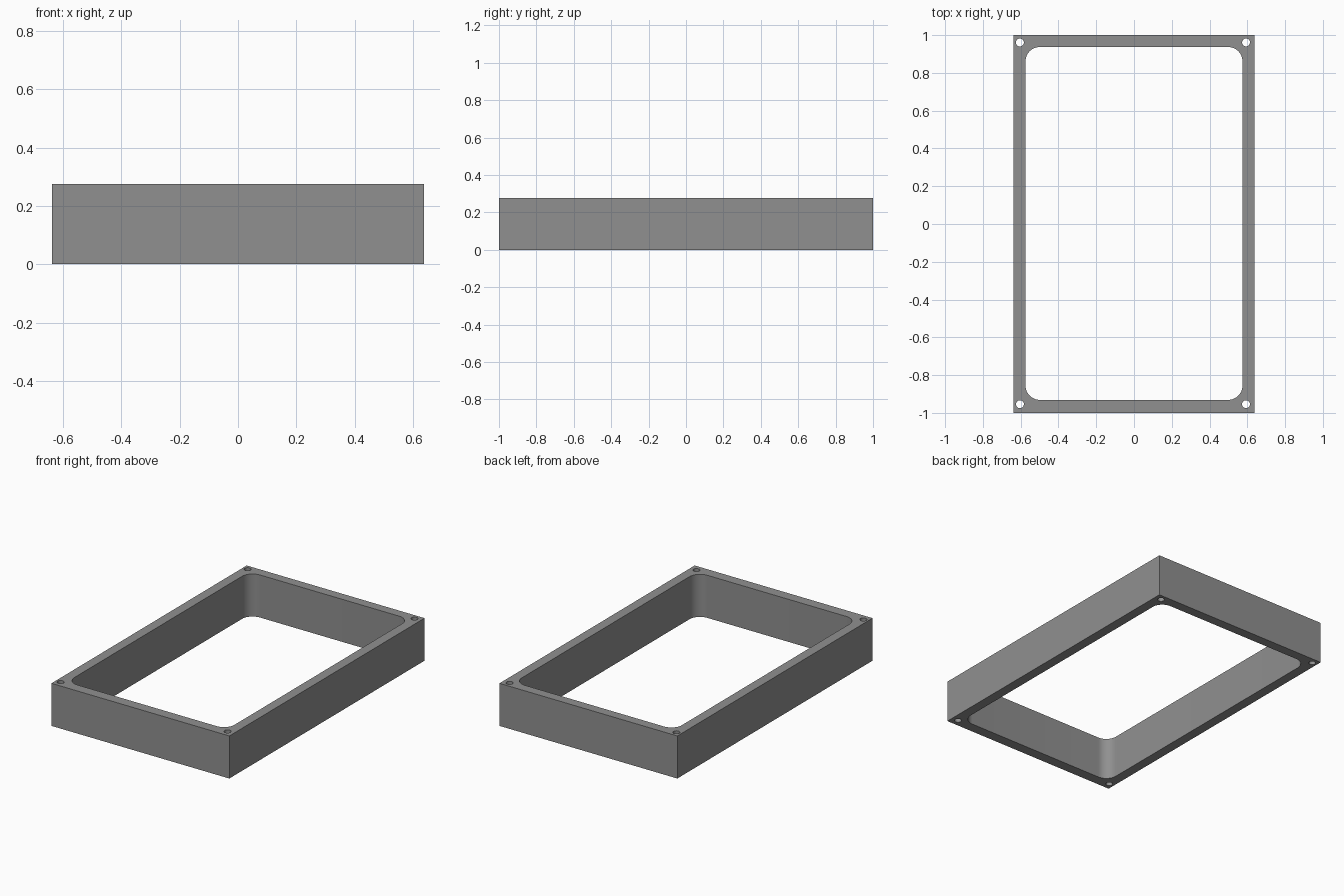
import bpy, bmesh, math

if "Cube" in bpy.data.objects:
    bpy.data.objects.remove(bpy.data.objects["Cube"])

HALF_X, HALF_Y, HEIGHT = 0.638, 1.0, 0.276
HOLE_R = 0.021


def arc(cx, cy, r, start, sweep, steps):
    return [(cx + r * math.cos(start + sweep * i / steps),
             cy + r * math.sin(start + sweep * i / steps)) for i in range(steps + 1)]


def rounded_rect(cx, cy, hx, hy, r, steps=12):
    pts = []
    for k, (sx, sy) in enumerate([(1, 1), (-1, 1), (-1, -1), (1, -1)]):
        pts += arc(cx + sx * (hx - r), cy + sy * (hy - r), r, k * math.pi / 2, math.pi / 2, steps)
    return pts


# Outline, rounded opening and four screw holes
loops = [[(-HALF_X, -HALF_Y), (HALF_X, -HALF_Y), (HALF_X, HALF_Y), (-HALF_X, HALF_Y)],
         rounded_rect(0, 0.003, 0.574, 0.934, 0.075)]
for x in (-0.604, 0.593):
    for y in (-0.954, 0.961):
        loops.append(arc(x, y, HOLE_R, 0, 2 * math.pi, 24)[:-1])

# Extruded filled profile
curve = bpy.data.curves.new("frame_profile", 'CURVE')
curve.dimensions = '2D'
curve.fill_mode = 'BOTH'
curve.extrude = HEIGHT / 2
for pts in loops:
    spline = curve.splines.new('POLY')
    spline.points.add(len(pts) - 1)
    for p, (x, y) in zip(spline.points, pts):
        p.co = (x, y, 0, 1)
    spline.use_cyclic_u = True
frame = bpy.data.objects.new("frame", curve)
bpy.context.collection.objects.link(frame)
bpy.context.view_layer.objects.active = frame
frame.select_set(True)
bpy.ops.object.convert(target='MESH')
frame = bpy.context.object

# Weld caps to walls and stand the frame on the floor
bm = bmesh.new()
bm.from_mesh(frame.data)
bmesh.ops.remove_doubles(bm, verts=bm.verts, dist=1e-5)
bmesh.ops.translate(bm, verts=bm.verts, vec=(0, 0, HEIGHT / 2))
bmesh.ops.recalc_face_normals(bm, faces=bm.faces)
bm.to_mesh(frame.data)
bm.free()
bpy.ops.object.shade_smooth_by_angle(angle=math.radians(30))

grey = bpy.data.materials.new("mid_grey")
grey.diffuse_color = (0.28, 0.28, 0.28, 1)
grey.use_nodes = True
grey.node_tree.nodes["Principled BSDF"].inputs["Base Color"].default_value = grey.diffuse_color
frame.data.materials.clear()
frame.data.materials.append(grey)
